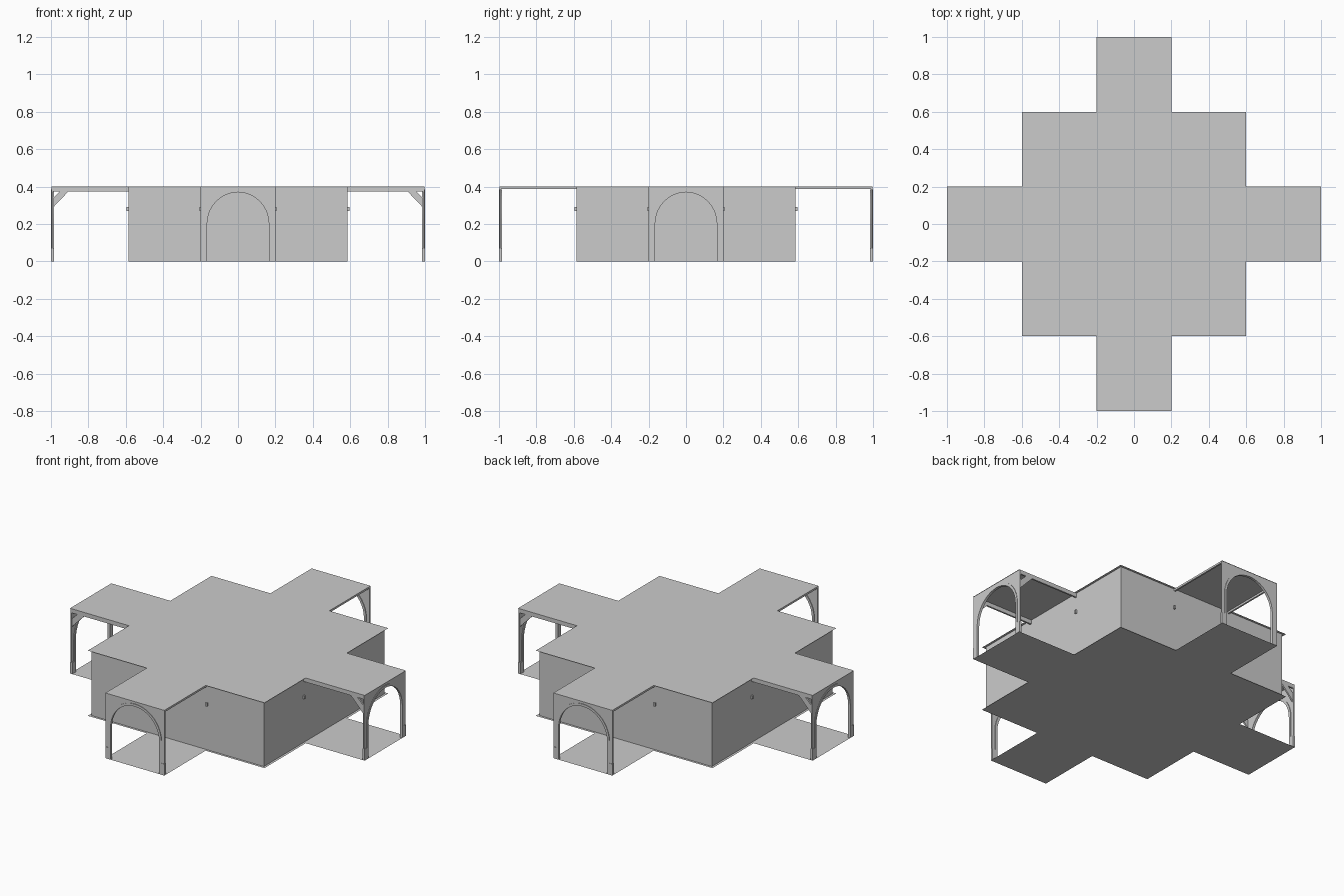
import bpy, bmesh, math
from mathutils import Matrix, Vector

if "Cube" in bpy.data.objects:
    bpy.data.objects.remove(bpy.data.objects["Cube"])

mat = bpy.data.materials.new("stone grey")
mat.diffuse_color = (0.6, 0.6, 0.6, 1)
mat.use_nodes = True
mat.node_tree.nodes["Principled BSDF"].inputs["Base Color"].default_value = mat.diffuse_color


def prism(name, pts, to3d, depth=None):
    """Flat polygon placed by to3d, optionally extruded along a vector."""
    bm = bmesh.new()
    f = bm.faces.new([bm.verts.new(to3d(a, b)) for a, b in pts])
    if depth is not None:
        r = bmesh.ops.extrude_face_region(bm, geom=[f], use_keep_orig=True)
        vs = [g for g in r["geom"] if isinstance(g, bmesh.types.BMVert)]
        bmesh.ops.translate(bm, verts=vs, vec=Vector(depth))
        bmesh.ops.recalc_face_normals(bm, faces=bm.faces)
    me = bpy.data.meshes.new(name)
    bm.to_mesh(me)
    bm.free()
    me.materials.append(mat)
    ob = bpy.data.objects.new(name, me)
    bpy.context.collection.objects.link(ob)
    return ob


def box(name, lo, hi):
    pts = [(lo[0], lo[1]), (hi[0], lo[1]), (hi[0], hi[1]), (lo[0], hi[1])]
    return prism(name, pts, lambda a, b: (a, b, lo[2]), (0, 0, hi[2] - lo[2]))


def arch_line(w, top, spring=0.2, n=20):
    """Half-ellipse on straight legs, from right foot to left foot."""
    arc = [(w * math.cos(math.pi * i / n),
            spring + (top - spring) * math.sin(math.pi * i / n)) for i in range(n + 1)]
    return [(w, 0)] + arc + [(-w, 0)]


# Cross-shaped floor and roof sheets
quarter = [(1, -0.2), (1, 0.2), (0.6, 0.2), (0.6, 0.6), (0.2, 0.6)]
cross = []
for k in range(4):
    for x, y in quarter:
        for _ in range(k):
            x, y = -y, x
        cross.append((x, y))
prism("floor", cross[::-1], lambda a, b: (a, b, 0))
prism("roof", cross, lambda a, b: (a, b, 0.4))

# One arm per side, modelled towards -y and turned
for k, side in enumerate(("front", "right", "back", "left")):
    sideways = k % 2 == 1
    parts = []
    # Solid room wall
    W = 0.585
    parts.append(prism(side + "_wall", [(-W, 0), (W, 0), (W, 0.4), (-W, 0.4)],
                       lambda a, b: (a, -W, b)))
    # End arch: panel with arched opening, plus raised inner rib
    hole = arch_line(0.165, 0.37)
    panel = [(-0.2, 0), (-0.2, 0.4), (0.2, 0.4), (0.2, 0)] + hole
    parts.append(prism(side + "_arch_panel", panel,
                       lambda a, b: (a, -0.997, b), (0, 0.008, 0)))
    rib = arch_line(0.18, 0.385)[::-1] + hole
    parts.append(prism(side + "_arch_rib", rib,
                       lambda a, b: (a, -1.0, b), (0, 0.015, 0)))
    drop = 0.375 if sideways else 0.388
    for s in (-1, 1):
        # Roof edge beams and arch feet
        x0, x1 = sorted((s * 0.2, s * 0.19))
        parts.append(box(side + "_roof_beam", (x0, -0.99, drop), (x1, -W, 0.4)))
        x0, x1 = sorted((s * 0.2, s * 0.165))
        parts.append(box(side + "_arch_foot", (x0, -1.0, 0), (x1, -0.985, 0.07)))
        # Small wall peg
        parts.append(box(side + "_wall_peg", (s * 0.2 - 0.005, -0.595, 0.27),
                         (s * 0.2 + 0.005, -W, 0.29)))
        # Diagonal braces on the two sideways arms
        if sideways:
            brace = [(-0.987, 0.29), (-0.905, 0.376), (-0.95, 0.376), (-0.987, 0.34)]
            parts.append(prism(side + "_brace", brace,
                               lambda a, b: (s * 0.2, a, b), (-s * 0.01, 0, 0)))
    for ob in parts:
        ob.data.transform(Matrix.Rotation(k * math.pi / 2, 4, 'Z'))
